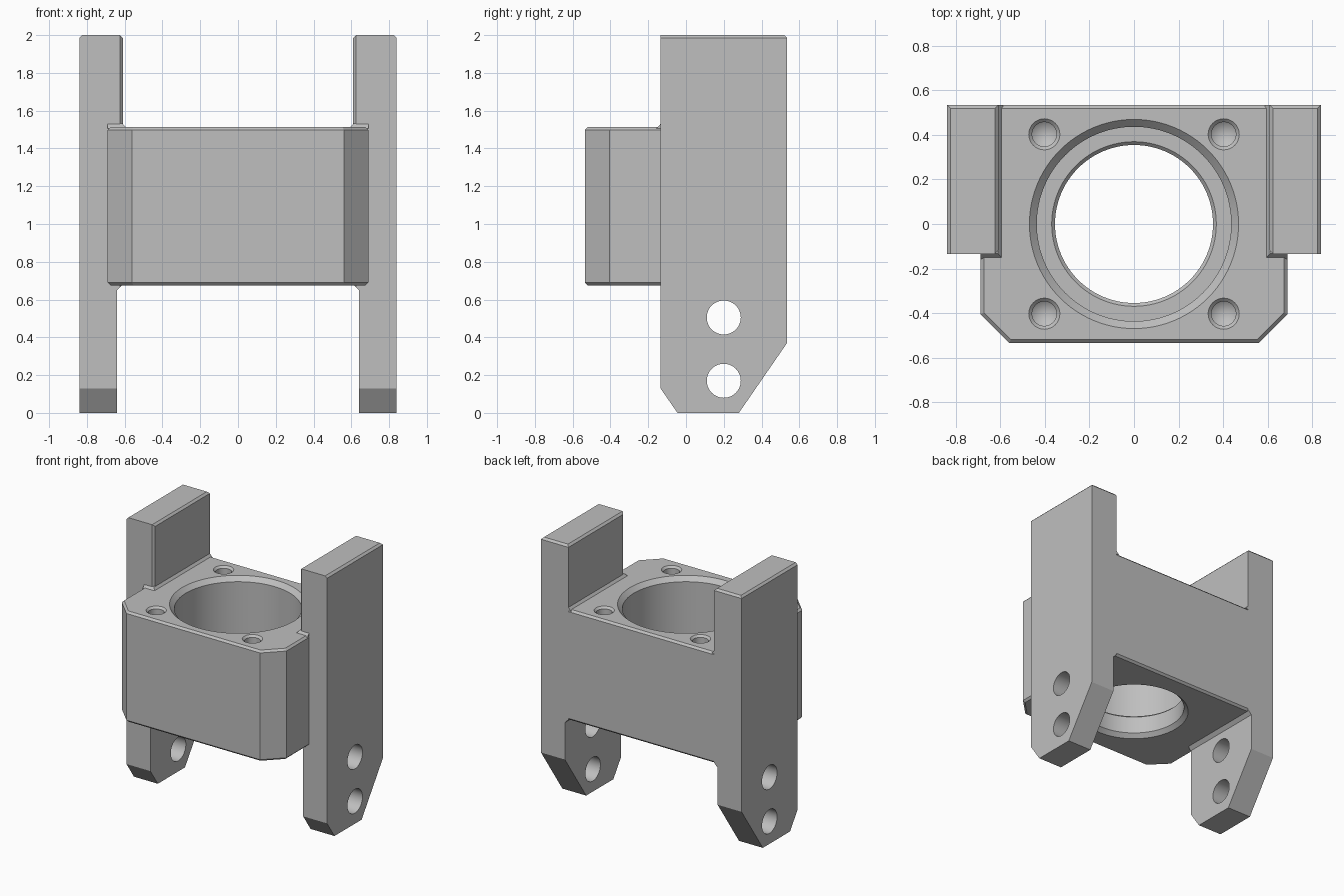
import bpy, bmesh, math
from mathutils import Matrix, Vector

cube = bpy.data.objects.get("Cube")
if cube:
    bpy.data.objects.remove(cube, do_unlink=True)

grey = bpy.data.materials.new("matt grey")
grey.use_nodes = True
grey.diffuse_color = (0.52, 0.52, 0.52, 1)
grey.node_tree.nodes["Principled BSDF"].inputs["Base Color"].default_value = grey.diffuse_color

BEVEL = 0.015
FRONT, BACK = -0.135, 0.535


def finish(bm, name):
    bmesh.ops.recalc_face_normals(bm, faces=bm.faces)
    mesh = bpy.data.meshes.new(name)
    bm.to_mesh(mesh)
    bm.free()
    mesh.materials.append(grey)
    obj = bpy.data.objects.new(name, mesh)
    bpy.context.collection.objects.link(obj)
    return obj


def prism(name, profile, axis, start, end, chamfer=None):
    """Extrude a 2D profile along an axis; bevel the edges picked by chamfer(a, b)."""
    bm = bmesh.new()

    def place(p, d):
        return {"x": (d, p[0], p[1]), "y": (p[0], d, p[1]), "z": (p[0], p[1], d)}[axis]

    face = bm.faces.new([bm.verts.new(place(p, start)) for p in profile])
    out = bmesh.ops.extrude_face_region(bm, geom=[face])
    shift = Vector(place((0, 0), end - start))
    bmesh.ops.translate(bm, vec=shift, verts=[v for v in out["geom"] if isinstance(v, bmesh.types.BMVert)])
    bmesh.ops.recalc_face_normals(bm, faces=bm.faces)
    if chamfer:
        edges = [e for e in bm.edges if chamfer(e.verts[0].co, e.verts[1].co)]
        bmesh.ops.bevel(bm, geom=edges, offset=BEVEL, segments=1, affect="EDGES")
    return finish(bm, name)


def lathe(name, profile, centre, steps=64):
    """Closed solid of revolution from (radius, height) points, ends on the axis."""
    bm = bmesh.new()
    verts = [bm.verts.new((r, 0, z)) for r, z in profile]
    edges = [bm.edges.new(pair) for pair in zip(verts, verts[1:])]
    bmesh.ops.spin(bm, geom=verts + edges, cent=(0, 0, 0), axis=(0, 0, 1),
                   angle=math.tau, steps=steps, use_duplicate=False)
    bmesh.ops.remove_doubles(bm, verts=bm.verts, dist=0.0005)
    bmesh.ops.translate(bm, vec=centre, verts=bm.verts)
    return finish(bm, name)


def combine(target, tool, operation):
    mod = target.modifiers.new(operation.title(), "BOOLEAN")
    mod.operation, mod.object, mod.solver = operation, tool, "EXACT"
    bpy.context.view_layer.objects.active = target
    bpy.ops.object.modifier_apply(modifier=mod.name)
    bpy.data.objects.remove(tool, do_unlink=True)


def mirrored(profile, side):
    return [(side * a, b) for a, b in profile]


# Central block with clipped front corners
half = [(0.56, -0.535), (0.69, -0.405), (0.69, BACK)]
outline = half + mirrored(half[::-1], -1)
bracket = prism("bearing_bracket", outline, "z", 0.675, 1.513,
                lambda a, b: abs(a.z - b.z) < 0.001)

# Side plates: tapered feet, chamfered tops, thinner below the block
plate = [(-0.045, 0), (0.28, 0), (BACK, 0.37), (BACK, 2), (FRONT, 2), (FRONT, 0.13)]
relief = [(0.5, -0.1), (0.64, -0.1), (0.64, 0.65), (0.61, 0.68), (0.5, 0.68)]


def plate_edge(a, b):
    at_front = max(a.y, b.y) < FRONT + 0.01
    top = min(a.z, b.z) > 1.99 and not at_front
    inner_corner = at_front and abs(a.z - b.z) > 1 and max(abs(a.x), abs(b.x)) < 0.7
    return top or inner_corner


for side, label in ((1, "left"), (-1, "right")):
    arm = prism(label + "_plate", plate, "x", side * 0.61, side * 0.84, plate_edge)
    combine(arm, prism("relief_cutter", mirrored(relief, side), "y", -1, 1), "DIFFERENCE")
    # Pair of cross holes in the foot
    for z in (0.17, 0.505):
        pin = lathe("pin_cutter", [(0, -0.3), (0.09, -0.3), (0.09, 0.3), (0, 0.3)], (0, 0, 0), 48)
        pin.data.transform(Matrix.Translation((side * 0.74, 0.2, z)) @ Matrix.Rotation(math.pi / 2, 4, "Y"))
        combine(arm, pin, "DIFFERENCE")
    combine(bracket, arm, "UNION")

    # Sloped weld-like collar where the plate meets the block top
    collar = prism("collar", [(side * 0.588, FRONT - 0.022), (side * 0.69, FRONT - 0.022),
                              (side * 0.69, BACK), (side * 0.588, BACK)], "z", 1.505, 1.533)
    for v in collar.data.vertices:
        if v.co.z > 1.52:
            v.co.x = side * max(abs(v.co.x), 0.612)
            v.co.y = max(v.co.y, FRONT + 0.003)
    combine(bracket, collar, "UNION")

# Stepped main bore with chamfered rims
bore = [(0, 0.6), (0.46, 0.6), (0.355, 0.705), (0.355, 0.835), (0.37, 0.85), (0.437, 0.85),
        (0.437, 1.48), (0.51, 1.553), (0, 1.553)]
combine(bracket, lathe("bore_cutter", bore, (0, 0, 0), 96), "DIFFERENCE")

# Four blind screw holes with countersinks and drill-point ends
screw = [(0, -0.34), (0.055, -0.3), (0.055, -0.015), (0.11, 0.04), (0, 0.04)]
for x in (-0.403, 0.403):
    for y in (-0.403, 0.403):
        combine(bracket, lathe("screw_cutter", screw, (x, y, 1.513), 32), "DIFFERENCE")

# Smooth bores, crisp edges
bpy.ops.object.select_all(action="DESELECT")
bracket.select_set(True)
bpy.context.view_layer.objects.active = bracket
bpy.ops.object.shade_smooth_by_angle(angle=math.radians(25))
